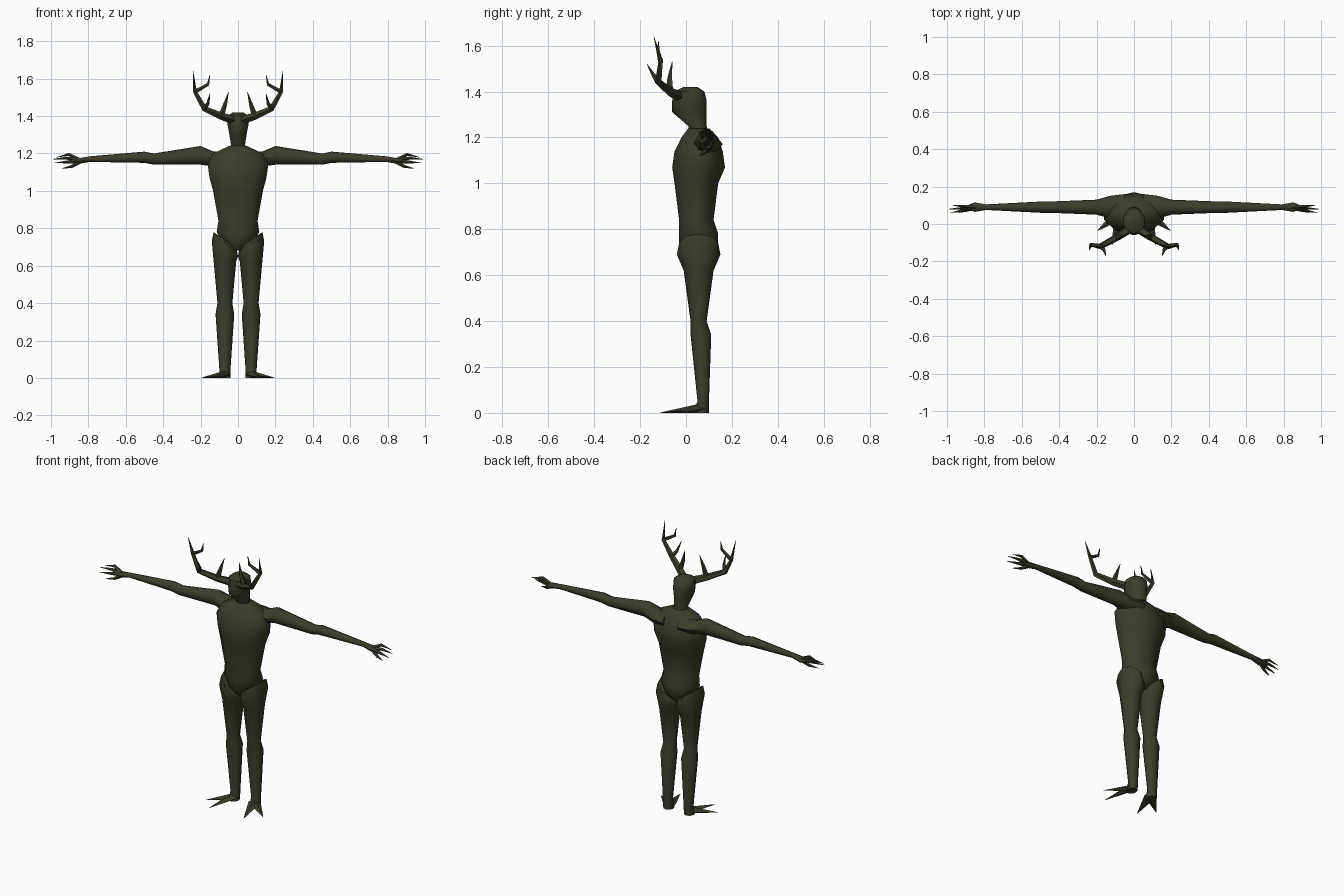
import bpy, bmesh, math
from mathutils import Vector

cube = bpy.data.objects.get("Cube")
if cube:
    bpy.data.objects.remove(cube)

hide = bpy.data.materials.new("dark olive")
hide.use_nodes = True
colour = (.046, .046, .026, 1)
hide.diffuse_color = colour
shader = hide.node_tree.nodes["Principled BSDF"]
shader.inputs["Base Color"].default_value = colour
shader.inputs["Roughness"].default_value = .9


def oval(centre, first_axis, second_axis, sides):
    """Ring of points round the centre, spanned by two half-axes."""
    angles = [math.tau * step / sides for step in range(sides)]
    return [Vector(centre) + Vector(first_axis) * math.sin(angle)
            + Vector(second_axis) * math.cos(angle) for angle in angles]


def loft(name, rings, mirror=True):
    """Skin the rings in order, cap both ends and optionally mirror across x."""
    bm = bmesh.new()
    loops = [[bm.verts.new(point) for point in ring] for ring in rings]
    for lower, upper in zip(loops, loops[1:]):
        for side in range(len(lower)):
            bm.faces.new((lower[side - 1], lower[side], upper[side], upper[side - 1]))
    bm.faces.new(loops[0])
    bm.faces.new(loops[-1])
    bmesh.ops.recalc_face_normals(bm, faces=bm.faces)
    mesh = bpy.data.meshes.new(name)
    bm.to_mesh(mesh)
    bm.free()
    mesh.materials.append(hide)
    mesh.shade_smooth()
    mesh.set_sharp_from_angle(angle=math.radians(50))
    part = bpy.data.objects.new(name, mesh)
    bpy.context.collection.objects.link(part)
    if mirror:
        part.modifiers.new("Mirror", "MIRROR").use_mirror_merge = False


def upright_section(height, front, back, half_width, sides, x=0, tilt=0):
    """Horizontal ring from its front and back limits, raised by tilt on the outside."""
    centre = (x, (front + back) / 2, height)
    return oval(centre, (half_width, 0, tilt), (0, (back - front) / 2, 0), sides)


def spike(name, path, thickness):
    """Pointed tube along a path, thinning towards its tip."""
    path = [Vector(point) for point in path]
    last = len(path) - 1
    rings = []
    for index, point in enumerate(path):
        along = path[min(index + 1, last)] - path[max(index - 1, 0)]
        across = along.cross(Vector((0, 1, 0))).normalized()
        radius = max(thickness * (1 - index / last) ** .6, .001)
        upward = along.normalized().cross(across)
        rings.append(oval(point, across * radius, upward * radius, 5))
    loft(name, rings)


# Torso, tapering to the crotch: height, front, back, half width
torso = [
    (.68, 0, .1, .03),
    (.72, -.03, .14, .08),
    (.78, -.03, .14, .12),
    (.84, -.03, .12, .11),
    (1, -.05, .14, .14),
    (1.07, -.06, .17, .16),
    (1.14, -.05, .16, .17),
    (1.2, -.02, .14, .14),
    (1.24, .01, .1, .05),
]
loft("torso", [upright_section(*row, sides=10) for row in torso], mirror=False)

# Neck and forward-leaning head: height, front, back, half width
head = [
    (1.2, .01, .1, .05),
    (1.25, .01, .09, .04),
    (1.31, -.06, .09, .05),
    (1.36, -.06, .09, .06),
    (1.4, -.05, .08, .06),
    (1.42, -.01, .05, .03),
]
loft("head", [upright_section(*row, sides=10) for row in head], mirror=False)

# Legs from hip to sole; only the two hip rings slant
hip = [(.74, -.03, .14, .06), (.69, -.04, .15, .07)]
lower_leg = [
    (.62, -.01, .12, .06),
    (.4, .02, .09, .04),
    (.34, .02, .11, .05),
    (.05, .05, .1, .03),
    (0, .03, .1, .03),
]
loft("legs",
     [upright_section(*row, sides=8, x=.07, tilt=.04) for row in hip]
     + [upright_section(*row, sides=8, x=.07) for row in lower_leg])

# Flat toes, shrinking evenly from the ankle to each tip
ankle = Vector((.07, .06, .02))
for name, tip in (("outer_toes", Vector((.2, -.04, 0))),
                  ("inner_toes", Vector((.12, -.12, 0)))):
    sideways = (tip - ankle).cross(Vector((0, 0, 1))).normalized()
    loft(name, [oval(ankle.lerp(tip, reach), sideways * .035 * (1 - reach),
                     (0, 0, .02 * (1 - reach)), sides=4)
                for reach in (0, .4, .95)])

# Arms out to the sides: distance, height, half depth, half height
arm = [
    (.05, 1.17, .07, .04),
    (.13, 1.17, .06, .04),
    (.2, 1.19, .04, .05),
    (.45, 1.17, .03, .03),
    (.5, 1.18, .03, .03),
    (.79, 1.17, .015, .015),
    (.85, 1.16, .025, .015),
    (.88, 1.16, .015, .01),
]
loft("arms", [oval((x, .09, z), (0, depth, 0), (0, 0, height), sides=8)
              for x, z, depth, height in arm])

# Clawed fingers, each bent at a knuckle halfway along
wrist = Vector((.84, .09, 1.16))
fingers = {
    "upper_fingers": ((.97, .1, 1.18), .025),
    "middle_fingers": ((.99, .08, 1.17), .01),
    "lower_fingers": ((.98, .06, 1.15), 0),
    "thumbs": ((.94, .06, 1.12), -.01),
}
for name, (tip, bend) in fingers.items():
    knuckle = wrist.lerp(Vector(tip), .5) + Vector((0, 0, bend))
    spike(name, (wrist, knuckle, tip), .013)

# Antlers: one curved beam and three tines on each side
fork = (.18, -.12, 1.44)
crook = (.23, -.11, 1.53)
spike("antler_beams", ((.03, -.03, 1.38), (.09, -.07, 1.4), fork, crook, (.24, -.14, 1.64)), .024)
spike("antler_brow_tines", ((.09, -.07, 1.4), (.07, -.07, 1.46), (.05, -.06, 1.53)), .017)
spike("antler_front_tines", (fork, (.16, -.14, 1.47), (.15, -.17, 1.52)), .014)
spike("antler_upper_tines", (crook, (.16, -.12, 1.57), (.15, -.12, 1.62)), .012)
